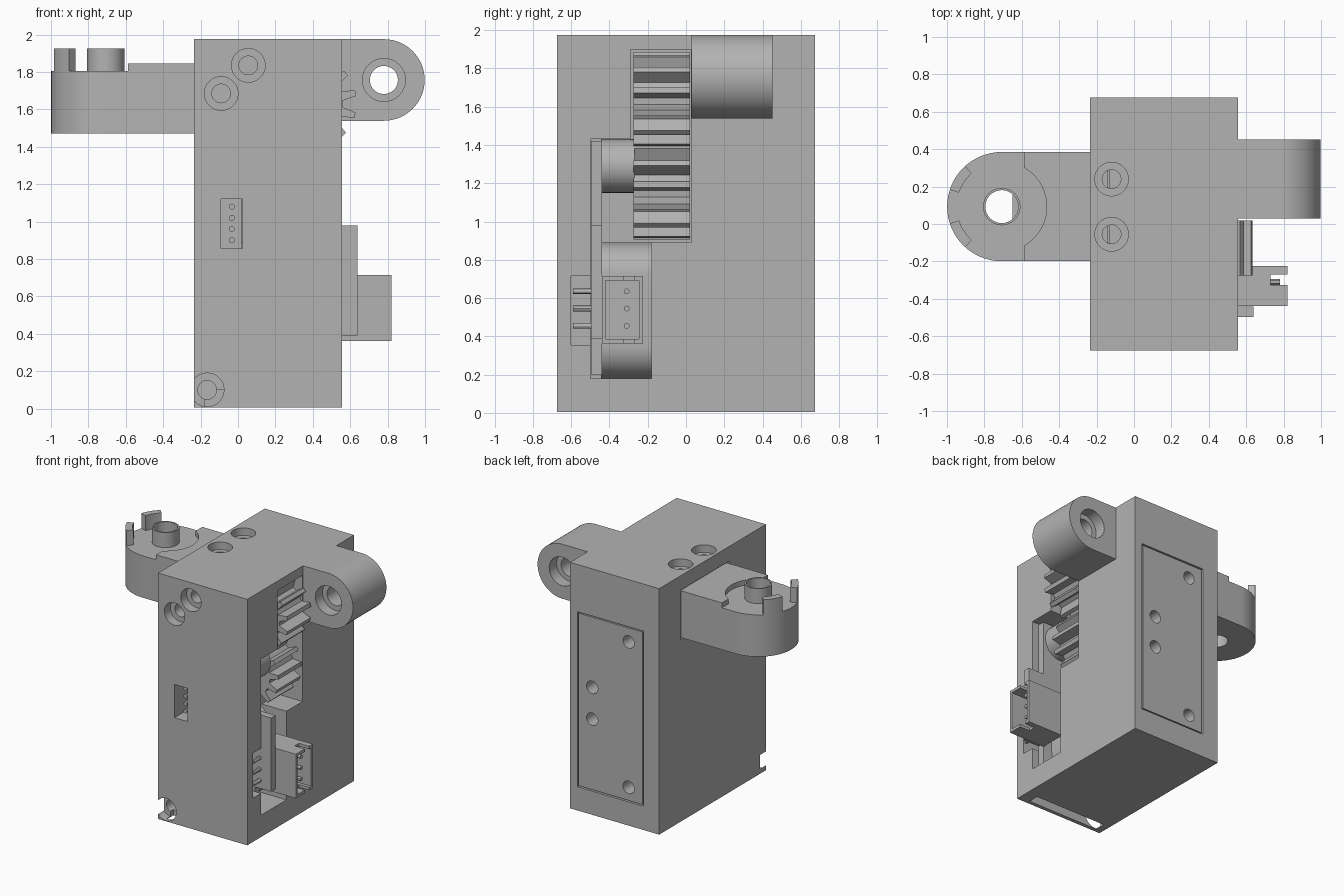
import bpy, bmesh, math
from math import cos, sin, radians

old = bpy.data.objects.get("Cube")
if old:
    bpy.data.objects.remove(old, do_unlink=True)

grey = bpy.data.materials.new("plain grey")
grey.use_nodes = True
grey.diffuse_color = (0.45, 0.45, 0.45, 1)
grey.node_tree.nodes["Principled BSDF"].inputs["Base Color"].default_value = grey.diffuse_color


def prism(name, axis, pts, a, b):
    """Extrude a flat outline along an axis from a to b."""
    place = {"x": lambda p, t: (t, p[0], p[1]),
             "y": lambda p, t: (p[0], t, p[1]),
             "z": lambda p, t: (p[0], p[1], t)}[axis]
    bm = bmesh.new()
    low = [bm.verts.new(place(p, a)) for p in pts]
    high = [bm.verts.new(place(p, b)) for p in pts]
    bm.faces.new(low)
    bm.faces.new(high)
    n = len(pts)
    for i in range(n):
        j = (i + 1) % n
        bm.faces.new((low[i], low[j], high[j], high[i]))
    bmesh.ops.recalc_face_normals(bm, faces=bm.faces)
    mesh = bpy.data.meshes.new(name)
    bm.to_mesh(mesh)
    bm.free()
    mesh.materials.append(grey)
    ob = bpy.data.objects.new(name, mesh)
    bpy.context.collection.objects.link(ob)
    return ob


def rect(u0, u1, v0, v1):
    return [(u0, v0), (u1, v0), (u1, v1), (u0, v1)]


def box(name, x0, x1, y0, y1, z0, z1):
    return prism(name, "z", rect(x0, x1, y0, y1), z0, z1)


def arc(c, r, start, end, n=32):
    return [(c[0] + r * cos(radians(start + (end - start) * i / n)),
             c[1] + r * sin(radians(start + (end - start) * i / n))) for i in range(n + 1)]


def rod(name, axis, c, r, a, b, n=32):
    return prism(name, axis, arc(c, r, 0, 360, n)[:-1], a, b)


def cut(target, cutter):
    mod = target.modifiers.new("cut", "BOOLEAN")
    mod.operation = "DIFFERENCE"
    mod.solver = "EXACT"
    mod.object = cutter
    bpy.context.view_layer.objects.active = target
    bpy.ops.object.modifier_apply(modifier=mod.name)
    bpy.data.objects.remove(cutter, do_unlink=True)


def gear(name, c, r, teeth, phase):
    pts = []
    for i in range(teeth):
        for f, rad in ((-0.3, r - 0.075), (-0.13, r), (0.13, r), (0.3, r - 0.075)):
            t = 2 * math.pi * (i + f) / teeth + radians(phase)
            pts.append((c[0] + rad * cos(t), c[1] + rad * sin(t)))
    return prism(name, "y", pts, -0.275, 0.02)


# Housing with the side opening
body = box("housing", -0.235, 0.555, -0.675, 0.675, 0.005, 1.975)
opening = [(-0.5, 0.18), (-0.18, 0.18), (-0.18, 0.89), (0.025, 0.89),
           (0.025, 1.9), (-0.29, 1.9), (-0.29, 1.43), (-0.5, 1.43)]
cut(body, prism("opening_cutter", "x", opening, 0.02, 0.7))
cut(body, box("pin_recess_cutter", 0.4, 0.7, -0.6, -0.49, 0.355, 0.715))
cut(body, box("front_slot_cutter", -0.09, 0.025, -0.8, -0.5, 0.855, 1.12))
cut(body, box("bottom_slot_cutter", -0.18, 0.46, -0.645, -0.56, -0.1, 0.1))
cut(body, box("arm_slot_cutter", -0.4, -0.13, -0.212, 0.397, 1.458, 1.858))

# Counterbored screw holes on the front and the top
for c in ((0.055, 1.835), (-0.09, 1.685), (-0.165, 0.1)):
    cut(body, rod("bore_cutter", "y", c, 0.09, -0.8, -0.6))
    cut(body, rod("hole_cutter", "y", c, 0.05, -0.8, -0.35))
for c in ((-0.12, 0.24), (-0.12, -0.055)):
    cut(body, rod("bore_cutter", "z", c, 0.09, 1.915, 2.1))
    cut(body, rod("hole_cutter", "z", c, 0.05, 1.8, 2.1))

# Back cover set into a seam
cut(body, box("cover_cutter", -0.095, 0.49, 0.65, 0.8, 0.195, 1.597))
cover = box("back_cover", -0.085, 0.48, 0.64, 0.673, 0.205, 1.587)
for c in ((0.037, 1.475), (0.037, 0.31), (0.36, 1.025), (0.36, 0.77)):
    cut(cover, rod("hole_cutter", "y", c, 0.05, 0.6, 0.8))
    cut(body, rod("hole_cutter", "y", c, 0.05, 0.5, 0.8))

# Side lug with a counterbored eye
eye = (0.78, 1.757)
lug = prism("side_lug", "y", [(0.555, 1.539)] + arc(eye, 0.218, -90, 90) + [(0.555, 1.975)], 0.03, 0.453)
cut(lug, rod("eye_cutter", "y", eye, 0.075, -0.2, 0.7))
cut(lug, rod("eye_bore_cutter", "y", eye, 0.115, -0.2, 0.12))
cut(lug, rod("eye_bore_cutter", "y", eye, 0.115, 0.36, 0.7))

# Sliding arm with its round end
hub = (-0.707, 0.093)
arm = prism("arm", "z", [(-0.14, 0.385)] + arc(hub, 0.292, 90, 270) + [(-0.14, -0.199)], 1.47, 1.805)
cut(arm, rod("hub_cutter", "z", hub, 0.088, 1.3, 2))
prism("arm_step", "z", [(-0.587, 0.385)] + arc(hub, 0.24, 60, -60)
      + [(-0.587, -0.199), (-0.14, -0.199), (-0.14, 0.385)], 1.805, 1.845)
prism("hub_flat", "z", arc(hub, 0.09, -50, 50, 12), 1.5, 1.78)

# Hub tube and the two curved prongs
tube = rod("hub_tube", "z", hub, 0.1, 1.805, 1.925)
cut(tube, rod("tube_cutter", "z", hub, 0.088, 1.7, 2))
for name, side in (("back_prong", 1), ("front_prong", -1)):
    a, b = 180 - side * 18, 180 - side * 48
    prism(name, "z", arc(hub, 0.292, a, b, 10) + arc(hub, 0.24, b, a, 10), 1.805, 1.925)

# Gear pair and shafts
gear("upper_gear", (0.385, 1.635), 0.25, 13, 12)
gear("lower_gear", (0.285, 1.17), 0.265, 14, 5)
rod("sensor_drum", "y", (0.34, 1.29), 0.14, -0.445, -0.27)

# Rounded motor and the circuit board
prism("motor", "y", arc((0.25, 0.72), 0.17, 0, 180) + arc((0.25, 0.35), 0.17, 180, 360), -0.445, -0.181)
board = [(0.05, 0.2), (0.5, 0.2), (0.5, 0.39), (0.64, 0.39),
         (0.64, 0.98), (0.5, 0.98), (0.5, 1.42), (0.05, 1.42)]
prism("circuit_board", "y", board, -0.497, -0.44)

# Plug socket with notched walls
socket = box("plug_socket", 0.5, 0.82, -0.439, -0.225, 0.362, 0.715)
cut(socket, box("socket_cutter", 0.6, 0.9, -0.42, -0.245, 0.385, 0.692))
cut(socket, box("notch_cutter", 0.73, 0.9, -0.325, -0.27, 0.3, 0.8))
for z in (0.455, 0.545, 0.635):
    rod("socket_pin", "x", (-0.31, z), 0.015, 0.59, 0.78, 12)
    rod("solder_pin", "y", (0.54, z), 0.015, -0.59, -0.49, 12)

# Small contact pins in the front slot
for i in range(4):
    rod("contact_pin", "y", (-0.033, 0.9 + 0.06 * i), 0.016, -0.62, -0.49, 12)

# Smooth the round walls and keep the edges sharp
bpy.ops.object.select_all(action="DESELECT")
for ob in bpy.context.collection.objects:
    if ob.type == "MESH" and ob.data.materials and ob.data.materials[0] == grey:
        ob.select_set(True)
        bpy.context.view_layer.objects.active = ob
bpy.ops.object.shade_smooth_by_angle(angle=radians(30))
